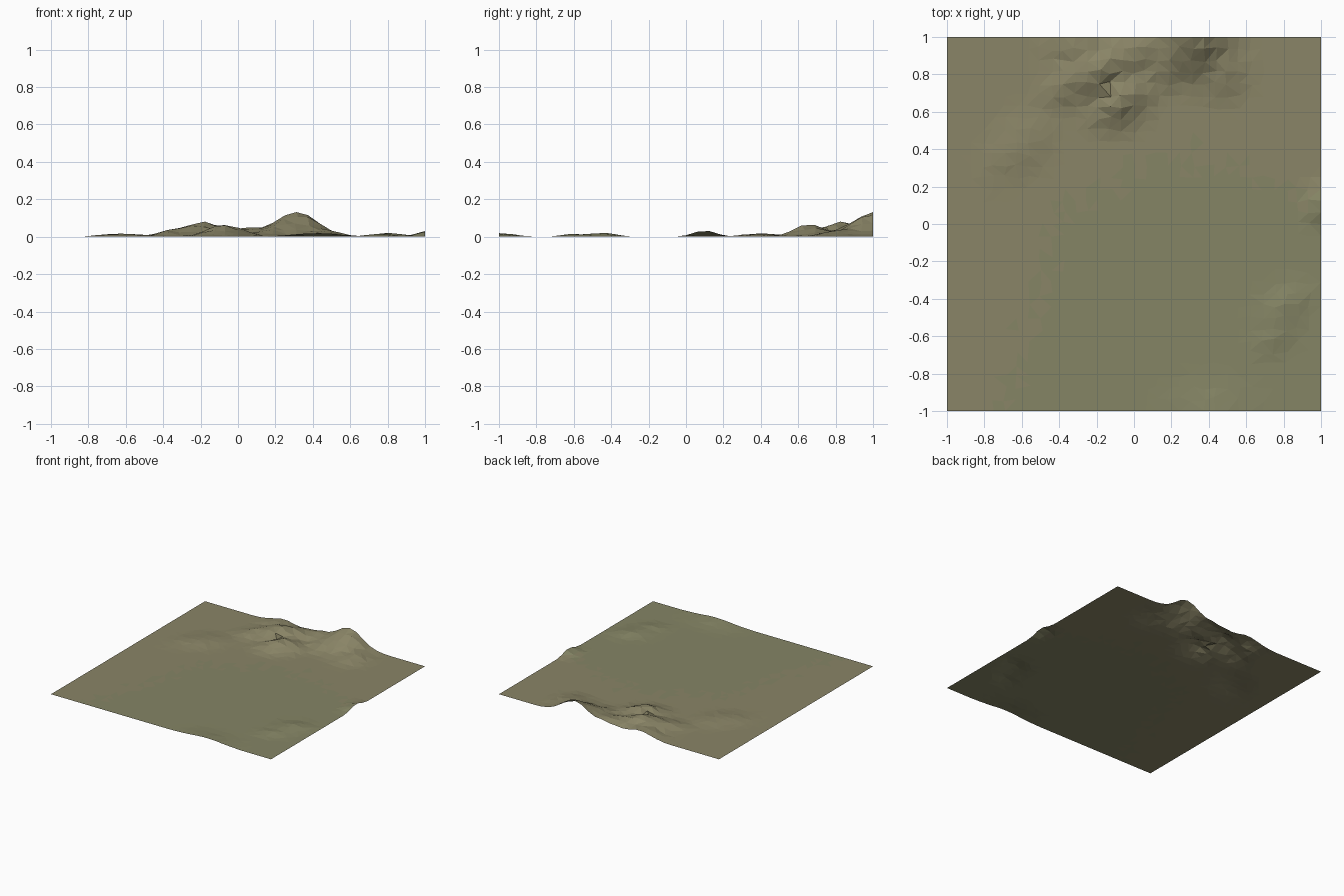
import bpy, bmesh, math, random

if "Cube" in bpy.data.objects:
    bpy.data.objects.remove(bpy.data.objects["Cube"])

random.seed(4)

# Hills: x, y, height, long radius, short radius, turn in degrees
HILLS = [
    (0.32, 1.01, 0.135, 0.12, 0.11, 90),
    (0.14, 0.97, 0.050, 0.11, 0.09, 0),
    (0.22, 0.86, 0.050, 0.10, 0.06, 30),
    (-0.19, 0.83, 0.080, 0.13, 0.08, 30),
    (-0.07, 0.655, 0.070, 0.10, 0.065, 40),
    (-0.36, 0.74, 0.030, 0.08, 0.06, 30),
    (-0.28, 0.97, 0.048, 0.10, 0.09, 0),
    (0.00, 0.92, 0.045, 0.10, 0.08, 0),
    (0.48, 0.81, 0.036, 0.08, 0.07, 40),
    (-0.62, 0.41, 0.019, 0.13, 0.08, 45),
    (1.00, 0.10, 0.036, 0.045, 0.06, 0),
    (0.80, -0.45, 0.023, 0.09, 0.06, 40),
    (0.76, -0.60, 0.017, 0.08, 0.05, 30),
    (0.42, -1.00, 0.019, 0.14, 0.09, 0),
]


def height(x, y):
    total = 0.0
    for hx, hy, h, a, b, turn in HILLS:
        c, s = math.cos(math.radians(turn)), math.sin(math.radians(turn))
        u = ((x - hx) * c + (y - hy) * s) / a
        v = (-(x - hx) * s + (y - hy) * c) / b
        total += (h * math.exp(-0.5 * (u * u + v * v))) ** 2.5
    z = total ** 0.4
    z *= 1 + random.uniform(-0.08, 0.08)
    return max(0.0, z - 0.001)


def material(name, color):
    m = bpy.data.materials.new(name)
    m.diffuse_color = (*color, 1)
    m.use_nodes = True
    m.node_tree.nodes["Principled BSDF"].inputs["Base Color"].default_value = m.diffuse_color
    return m


# Open terrain sheet, flat-shaded triangles
bm = bmesh.new()
bmesh.ops.create_grid(bm, x_segments=32, y_segments=32, size=1)
for v in bm.verts:
    x, y = v.co.x, v.co.y
    v.co.z = height(x, y)
    # irregular facets inside, straight outer border
    if abs(x) < 0.99 and abs(y) < 0.99:
        v.co.x += random.uniform(-0.012, 0.012)
        v.co.y += random.uniform(-0.012, 0.012)
bmesh.ops.triangulate(bm, faces=bm.faces[:], quad_method='SHORT_EDGE')
bm.normal_update()

# Ground tint: green hollow in the middle, tan around, grey rock on steep summit
for f in bm.faces:
    c = f.calc_center_median()
    edge = 0.25 + 0.1 * math.sin(5 * c.x) + random.uniform(-0.12, 0.12)
    green = c.x - 0.3 * c.y > -0.4 + random.uniform(-0.1, 0.1) and c.y < edge
    f.material_index = 0 if green else 1
    if c.z > 0.085 and f.normal.z < 0.8:
        f.material_index = 2

mesh = bpy.data.meshes.new("terrain")
bm.to_mesh(mesh)
bm.free()
terrain = bpy.data.objects.new("terrain", mesh)
bpy.context.collection.objects.link(terrain)
for m in (material("green_ground", (0.235, 0.235, 0.130)),
          material("tan_ground", (0.255, 0.235, 0.135)),
          material("grey_rock", (0.20, 0.20, 0.20))):
    mesh.materials.append(m)
